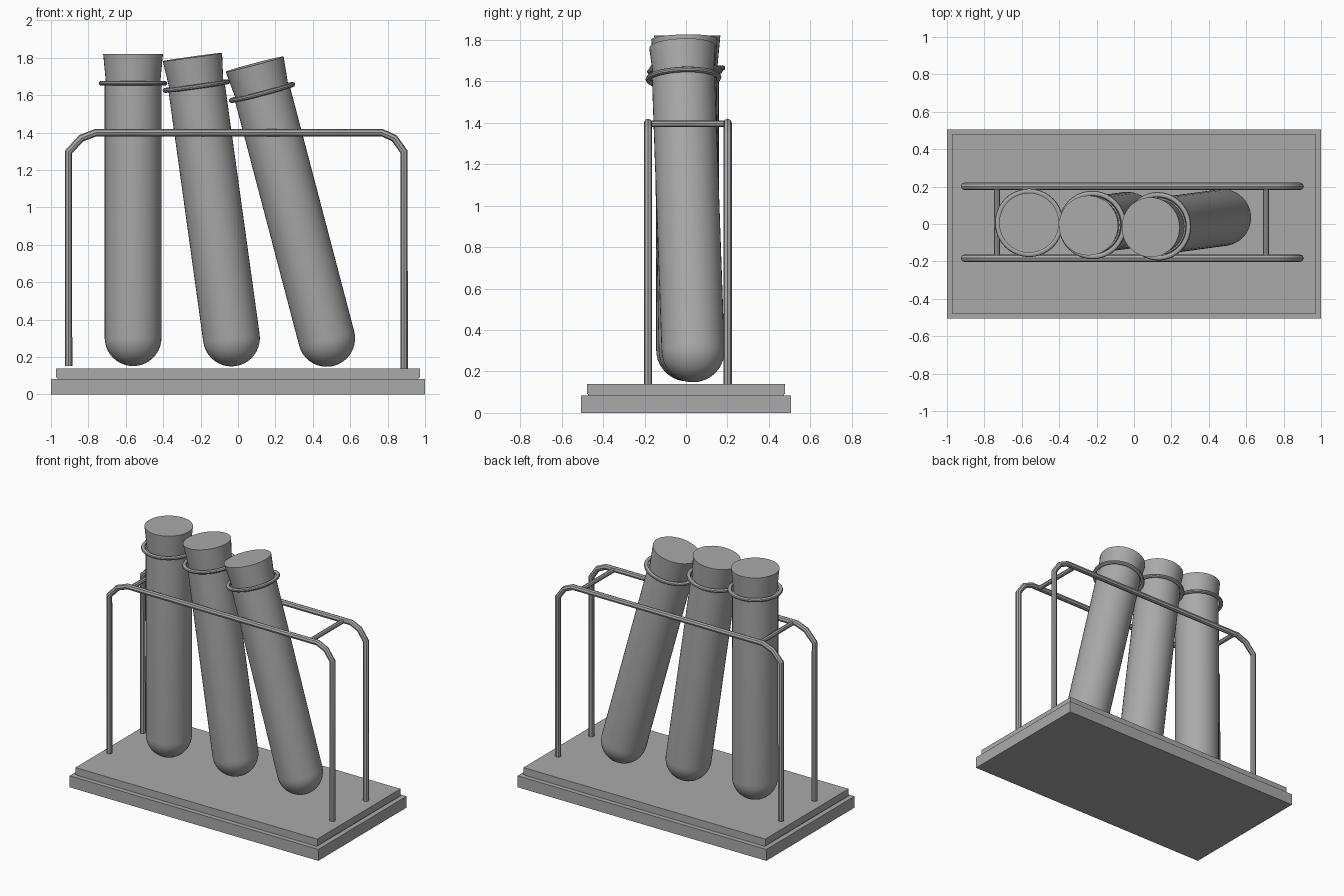
import bpy
import bmesh
from math import pi, sin, cos, radians
from mathutils import Vector

cube = bpy.data.objects.get("Cube")
if cube:
    bpy.data.objects.remove(cube, do_unlink=True)

# One plain grey for everything
grey = bpy.data.materials.new("plain grey")
grey.use_nodes = True
grey.diffuse_color = (0.4, 0.4, 0.4, 1)
bsdf = next(n for n in grey.node_tree.nodes if n.type == 'BSDF_PRINCIPLED')
bsdf.inputs["Base Color"].default_value = grey.diffuse_color


def add_object(name, mesh, smooth=True):
    mesh.materials.clear()
    mesh.materials.append(grey)
    obj = bpy.data.objects.new(name, mesh)
    bpy.context.collection.objects.link(obj)
    if smooth:
        bpy.ops.object.select_all(action='DESELECT')
        obj.select_set(True)
        bpy.context.view_layer.objects.active = obj
        bpy.ops.object.shade_smooth_by_angle(angle=radians(35))
    return obj


def slab(name, half_x, half_y, z0, z1):
    bm = bmesh.new()
    bmesh.ops.create_cube(bm, size=1)
    for v in bm.verts:
        v.co = (v.co.x * 2 * half_x, v.co.y * 2 * half_y,
                z0 if v.co.z < 0 else z1)
    mesh = bpy.data.meshes.new(name)
    bm.to_mesh(mesh)
    bm.free()
    return add_object(name, mesh, smooth=False)


def lathe(name, profile, origin, direction, closed=False):
    """Turn (radius, height) points round an axis, then stand it along direction."""
    bm = bmesh.new()
    verts = [bm.verts.new((r, 0, h)) for r, h in profile]
    edges = [bm.edges.new(pair) for pair in zip(verts, verts[1:])]
    if closed:
        edges.append(bm.edges.new((verts[-1], verts[0])))
    bmesh.ops.spin(bm, geom=verts + edges, cent=(0, 0, 0), axis=(0, 0, 1),
                   angle=2 * pi, steps=40)
    bmesh.ops.remove_doubles(bm, verts=bm.verts[:], dist=0.0002)
    bmesh.ops.recalc_face_normals(bm, faces=bm.faces[:])
    mesh = bpy.data.meshes.new(name)
    bm.to_mesh(mesh)
    bm.free()
    obj = add_object(name, mesh)
    obj.location = origin
    obj.rotation_mode = 'QUATERNION'
    obj.rotation_quaternion = Vector((0, 0, 1)).rotation_difference(direction)
    return obj


def rod(name, points, radius):
    curve = bpy.data.curves.new(name + "_path", 'CURVE')
    curve.dimensions = '3D'
    curve.bevel_depth = radius
    curve.bevel_resolution = 2
    curve.use_fill_caps = True
    spline = curve.splines.new('POLY')
    spline.points.add(len(points) - 1)
    for p, co in zip(spline.points, points):
        p.co = (*co, 1)
    path = bpy.data.objects.new(name + "_path", curve)
    bpy.context.collection.objects.link(path)
    mesh = bpy.data.meshes.new_from_object(path)
    mesh.name = name
    bpy.data.objects.remove(path, do_unlink=True)
    return add_object(name, mesh)


# Stepped base with a thin shadow gap
slab("base_lower", 1.0, 0.506, 0, 0.083)
slab("base_gap", 0.965, 0.472, 0.08, 0.095)
slab("base_upper", 0.972, 0.478, 0.09, 0.14)

# Two bent side frames and the bars joining them
FRONT_Y, BACK_Y, RAIL_Z = -0.183, 0.201, 1.4
outline = [(-0.906, 0.153), (-0.906, 1.297), (-0.838, 1.37), (-0.76, RAIL_Z),
           (0.77, RAIL_Z), (0.836, 1.37), (0.888, 1.297), (0.888, 0.138)]
for name, y in (("front", FRONT_Y), ("back", BACK_Y)):
    rod(name + "_frame", [(x, y, z) for x, z in outline], 0.02)
for name, x in (("right", -0.733), ("left", 0.706)):
    rod(name + "_crossbar", [(x, FRONT_Y, 1.396), (x, BACK_Y, 1.396)], 0.016)

# Profiles, with height measured from the centre of the round tube end
R, RIM = 0.152, 1.36
tube_profile = [(R * sin(i * pi / 20), -R * cos(i * pi / 20)) for i in range(11)]
tube_profile += [(R, RIM), (0, RIM)]
ring_profile = [(0.169 + 0.014 * cos(i * pi / 5), RIM + 0.013 * sin(i * pi / 5))
                for i in range(10)]
stopper_profile = [(0, RIM - 0.02), (0.143, RIM - 0.02), (0.16, 1.517), (0, 1.517)]

# Stoppered tubes: centre of round end, then centre of stopper top
tubes = {
    "right": ((-0.561, 0.008, 0.304), (-0.561, 0.006, 1.82)),
    "middle": ((-0.035, 0.02, 0.302), (-0.243, -0.008, 1.80)),
    "left": ((0.474, 0.034, 0.30), (0.0856, -0.018, 1.78)),
}
for name, (low, high) in tubes.items():
    axis = (Vector(high) - Vector(low)).normalized()
    lathe(name + "_tube", tube_profile, low, axis)
    lathe(name + "_rim_ring", ring_profile, low, axis, closed=True)
    lathe(name + "_stopper", stopper_profile, low, axis)
